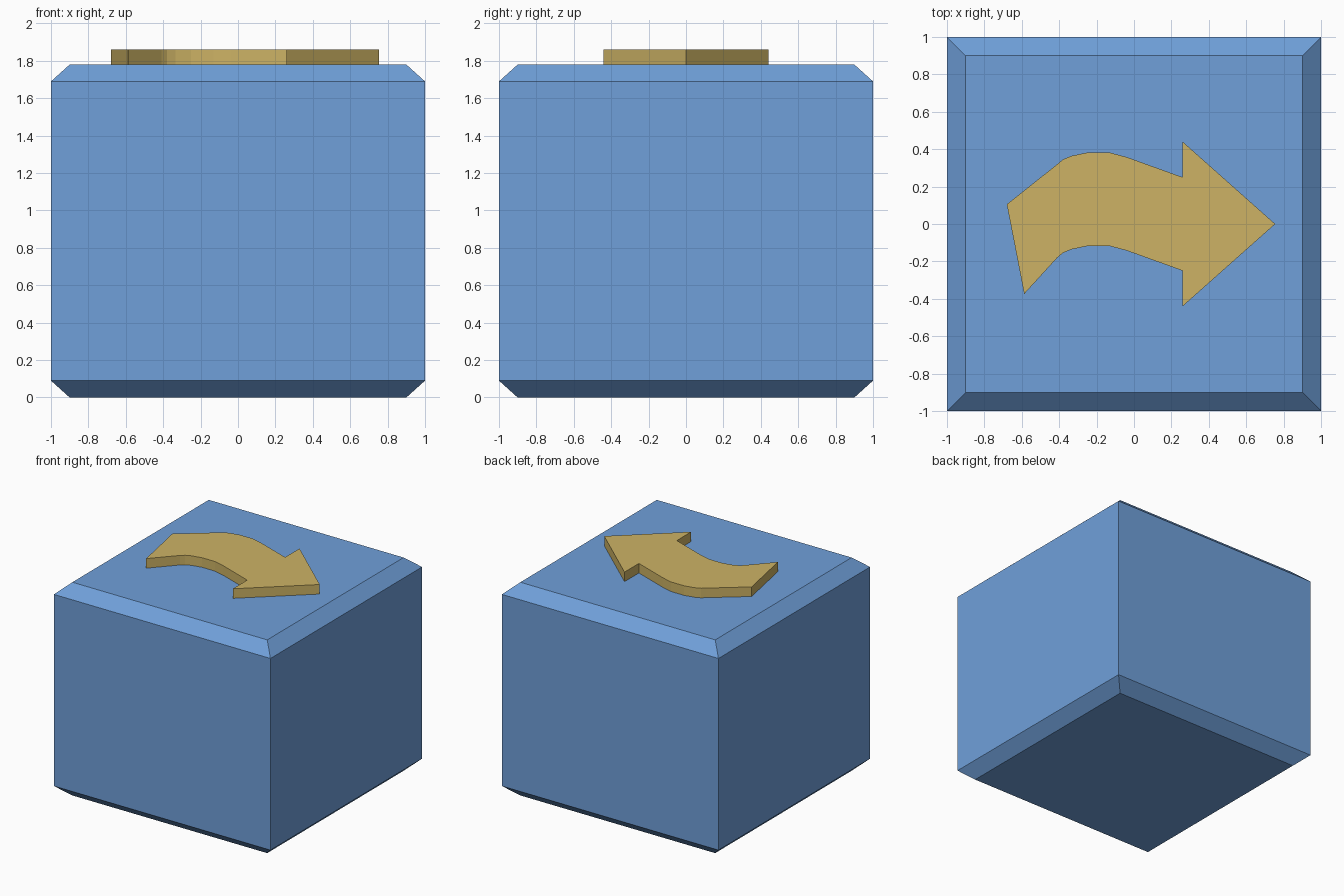
import bpy, bmesh

if "Cube" in bpy.data.objects:
    bpy.data.objects.remove(bpy.data.objects["Cube"])


def material(name, rgb):
    m = bpy.data.materials.new(name)
    m.diffuse_color = (*rgb, 1)
    m.use_nodes = True
    m.node_tree.nodes["Principled BSDF"].inputs["Base Color"].default_value = m.diffuse_color
    return m


def loft(name, rings, mat):
    """Join equal-sized closed rings of points into a capped solid."""
    bm = bmesh.new()
    loops = [[bm.verts.new(p) for p in ring] for ring in rings]
    n = len(loops[0])
    for low, high in zip(loops, loops[1:]):
        for i in range(n):
            j = (i + 1) % n
            bm.faces.new((low[i], low[j], high[j], high[i]))
    bm.faces.new(loops[0][::-1])
    bm.faces.new(loops[-1])
    bmesh.ops.recalc_face_normals(bm, faces=bm.faces)
    mesh = bpy.data.meshes.new(name)
    bm.to_mesh(mesh)
    bm.free()
    mesh.materials.append(mat)
    obj = bpy.data.objects.new(name, mesh)
    bpy.context.collection.objects.link(obj)
    return obj


def square(half, z):
    return [(x * half, y * half, z) for x, y in ((-1, -1), (1, -1), (1, 1), (-1, 1))]


blue = material("blue", (0.16, 0.35, 0.70))
gold = material("gold", (0.61, 0.45, 0.13))

# Block with chamfered top and bottom rims
loft("block", [square(0.9, 0), square(1, 0.09), square(1, 1.69), square(0.9, 1.78)], blue)

# Curved arrow: the upper edge repeats the lower bend, half a unit further back
bend = [(-0.41, -0.18), (-0.38, -0.155), (-0.335, -0.136), (-0.25, -0.118),
        (-0.13, -0.118), (-0.04, -0.142), (0.26, -0.25)]
head = [(0.26, -0.44), (0.755, 0), (0.26, 0.44)]
outline = ([(-0.68, 0.105), (-0.587, -0.374)] + bend + head
           + [(x, y + 0.5) for x, y in reversed(bend)])
loft("arrow", [[(x, y, z) for x, y in outline] for z in (1.78, 1.86)], gold)
